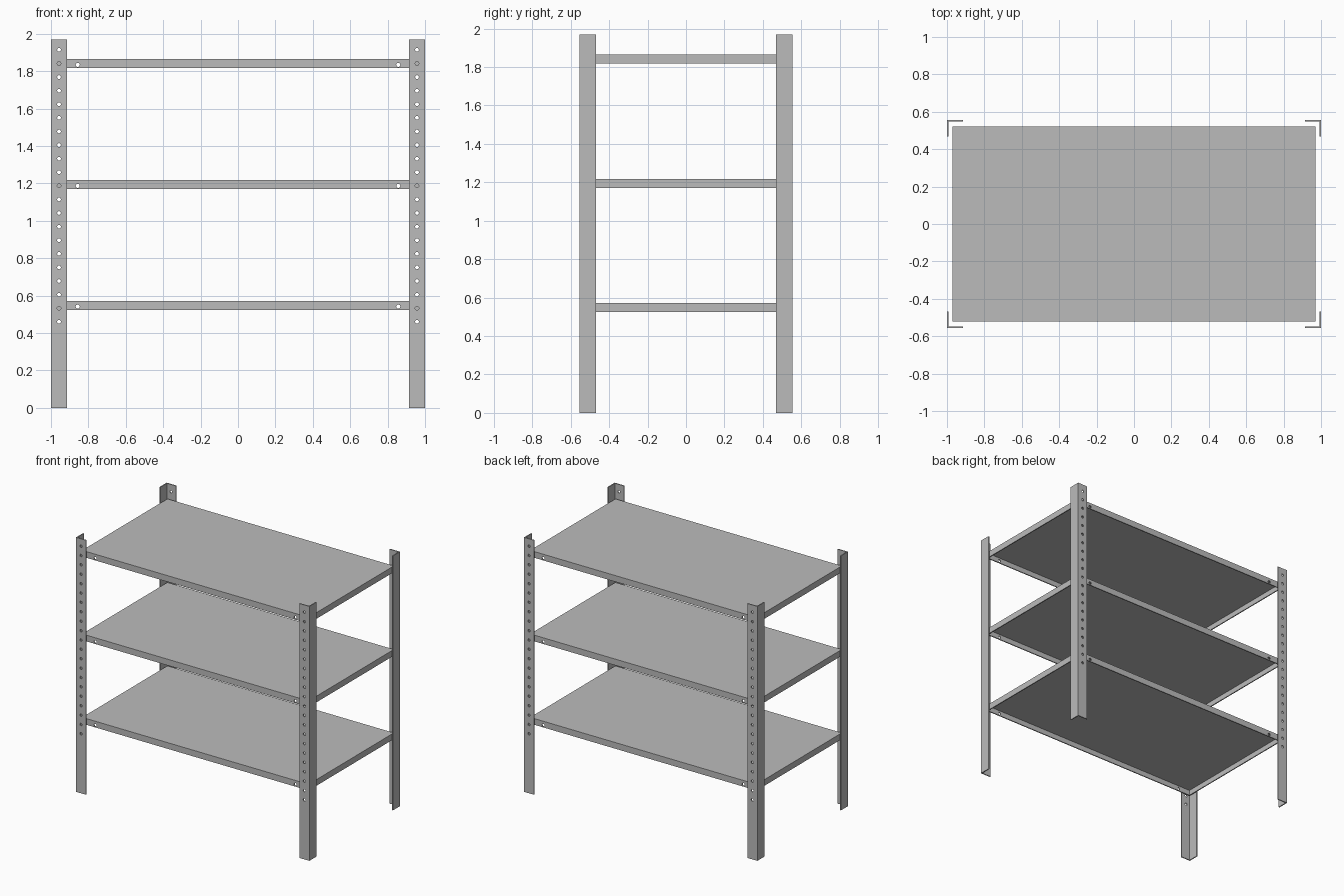
import bpy, bmesh
from math import pi
from mathutils import Matrix, Vector

if "Cube" in bpy.data.objects:
    bpy.data.objects.remove(bpy.data.objects["Cube"], do_unlink=True)

# Overall sizes
HALF_X, HALF_Y, HEIGHT = 1.0, 0.555, 1.97
ANGLE_W, SHEET = 0.086, 0.008
SHELF_X, SHELF_Y, RIM = 0.97, 0.522, 0.048
SHELF_TOPS = {"lower": 0.572, "middle": 1.218, "upper": 1.865}
HOLE_COUNT, HOLE_LOW, HOLE_STEP = 21, 0.46, 0.0727

grey = bpy.data.materials.new("steel grey")
grey.use_nodes = True
colour = (0.5, 0.5, 0.5, 1)
grey.diffuse_color = colour
grey.node_tree.nodes["Principled BSDF"].inputs["Base Color"].default_value = colour


def make_object(name, bm):
    bmesh.ops.recalc_face_normals(bm, faces=bm.faces)
    mesh = bpy.data.meshes.new(name)
    bm.to_mesh(mesh)
    bm.free()
    mesh.materials.append(grey)
    obj = bpy.data.objects.new(name, mesh)
    bpy.context.collection.objects.link(obj)
    return obj


def drill(obj, centres, radius, depth):
    """Cut round holes along y at the given centres, then apply all modifiers."""
    bm = bmesh.new()
    for c in centres:
        bmesh.ops.create_cone(
            bm, cap_ends=True, segments=16, radius1=radius, radius2=radius, depth=depth,
            matrix=Matrix.Translation(c) @ Matrix.Rotation(pi / 2, 4, "X"))
    cutter = make_object("hole_cutter", bm)
    cutter.hide_render = True
    cut = obj.modifiers.new("holes", "BOOLEAN")
    cut.operation, cut.solver, cut.object = "DIFFERENCE", "EXACT", cutter
    graph = bpy.context.evaluated_depsgraph_get()
    drilled = bpy.data.meshes.new_from_object(obj.evaluated_get(graph))
    obj.modifiers.clear()
    obj.data = drilled
    bpy.data.objects.remove(cutter, do_unlink=True)


# Corner posts: L-shaped angle, perforated on the front or back flange
def post(name, sx, sy):
    w, t = ANGLE_W, SHEET
    profile = [(0, 0), (w, 0), (w, t), (t, t), (t, w), (0, w)]
    bm = bmesh.new()
    face = bm.faces.new([bm.verts.new((sx * (HALF_X - x), sy * (HALF_Y - y), 0))
                         for x, y in profile])
    wall = bmesh.ops.extrude_face_region(bm, geom=[face])["geom"]
    bmesh.ops.translate(bm, vec=(0, 0, HEIGHT),
                        verts=[v for v in wall if isinstance(v, bmesh.types.BMVert)])
    obj = make_object(name, bm)
    drill(obj, [Vector((sx * (HALF_X - w / 2), sy * HALF_Y, HOLE_LOW + i * HOLE_STEP))
                for i in range(HOLE_COUNT)], 0.01, 0.05)


for side, sx in (("left", 1), ("right", -1)):
    for end, sy in (("front", -1), ("back", 1)):
        post(f"{end}_{side}_post", sx, sy)


# Shelves: sheet trays open underneath, with bolt holes near the rim ends
def shelf(name, top):
    bm = bmesh.new()
    bmesh.ops.create_cube(bm, size=1, matrix=Matrix.Translation((0, 0, top - RIM / 2))
                          @ Matrix.Diagonal((2 * SHELF_X, 2 * SHELF_Y, RIM, 1)))
    bottom = min(bm.faces, key=lambda f: f.calc_center_median().z)
    bmesh.ops.delete(bm, geom=[bottom], context="FACES_ONLY")
    obj = make_object(name, bm)
    sheet = obj.modifiers.new("sheet", "SOLIDIFY")
    sheet.thickness, sheet.offset, sheet.use_even_offset = SHEET, -1, True
    drill(obj, [Vector((sx * 0.857, sy * SHELF_Y, top - 0.031))
                for sx in (-1, 1) for sy in (-1, 1)], 0.011, 0.05)


for level, top in SHELF_TOPS.items():
    shelf(f"{level}_shelf", top)
